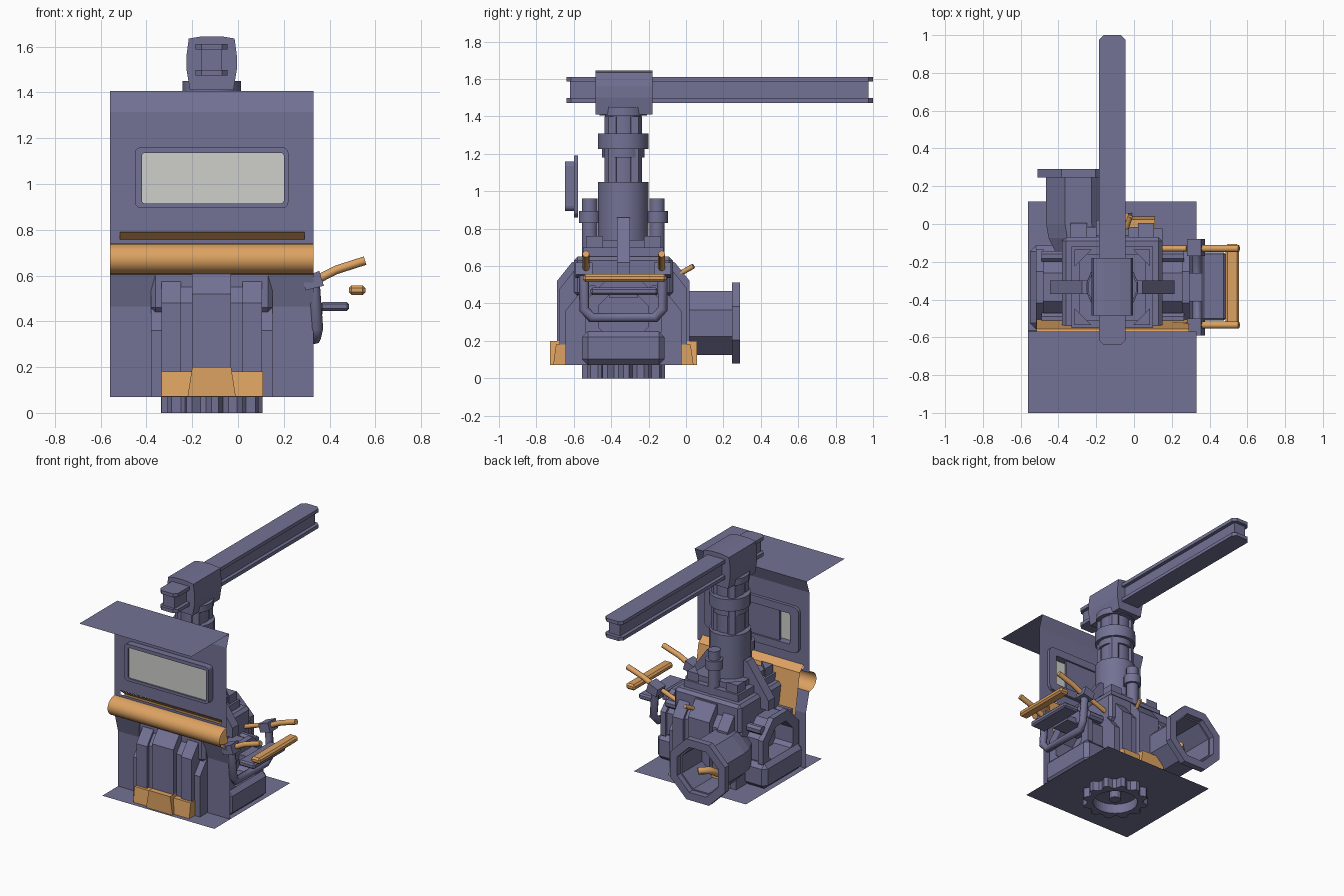
import bpy, bmesh, math
from mathutils import Vector

if "Cube" in bpy.data.objects:
    bpy.data.objects.remove(bpy.data.objects["Cube"], do_unlink=True)

CX, CY = -0.115, -0.335          # centre of the mount
LEFT, RIGHT = -0.56, 0.33        # width of the shield


def material(name, rgb):
    m = bpy.data.materials.new(name)
    m.use_nodes = True
    m.diffuse_color = (*rgb, 1)
    m.node_tree.nodes["Principled BSDF"].inputs["Base Color"].default_value = (*rgb, 1)
    return m


METAL = material("slate purple", (0.17, 0.168, 0.30))
ORANGE = material("warm orange", (0.72, 0.36, 0.12))
GLASS = material("pale glass", (0.62, 0.62, 0.60))


def finish(name, bm, mat, smooth=False, closed=True):
    if closed:
        bmesh.ops.recalc_face_normals(bm, faces=bm.faces)
    me = bpy.data.meshes.new(name)
    bm.to_mesh(me)
    bm.free()
    me.materials.append(mat)
    ob = bpy.data.objects.new(name, me)
    bpy.context.collection.objects.link(ob)
    if smooth:
        bpy.ops.object.select_all(action='DESELECT')
        ob.select_set(True)
        bpy.context.view_layer.objects.active = ob
        bpy.ops.object.shade_smooth_by_angle(angle=math.radians(40))
    return ob


def place(axis, u, v, a):
    return {'x': (a, u, v), 'y': (u, a, v), 'z': (u, v, a)}[axis]


def box(name, x0, x1, y0, y1, z0, z1, mat=METAL, bevel=0.0):
    bm = bmesh.new()
    bmesh.ops.create_cube(bm, size=1)
    for v in bm.verts:
        v.co = ((x0 + x1) / 2 + v.co.x * (x1 - x0), (y0 + y1) / 2 + v.co.y * (y1 - y0),
                (z0 + z1) / 2 + v.co.z * (z1 - z0))
    if bevel:
        bmesh.ops.bevel(bm, geom=bm.edges[:], offset=bevel, segments=1, affect='EDGES')
    return finish(name, bm, mat)


def prism(name, profile, axis, a, b, mat=METAL, smooth=False):
    bm = bmesh.new()
    f = bm.faces.new([bm.verts.new(place(axis, u, v, a)) for u, v in profile])
    ext = bmesh.ops.extrude_face_region(bm, geom=[f])
    step = Vector(place(axis, 0, 0, b - a))
    bmesh.ops.translate(bm, vec=step, verts=[g for g in ext["geom"] if isinstance(g, bmesh.types.BMVert)])
    return finish(name, bm, mat, smooth)


def ring(name, outer, inner, axis, a, b, mat=METAL, smooth=False):
    bm = bmesh.new()
    loops = [[bm.verts.new(place(axis, u, v, d)) for u, v in pts]
             for pts, d in ((outer, a), (outer, b), (inner, b), (inner, a))]
    n = len(outer)
    for k in range(4):
        p, q = loops[k], loops[(k + 1) % 4]
        for i in range(n):
            j = (i + 1) % n
            bm.faces.new((p[i], p[j], q[j], q[i]))
    return finish(name, bm, mat, smooth)


def sheet(name, profile, x0, x1, mat=METAL, smooth=False):
    bm = bmesh.new()
    rows = [(bm.verts.new((x0, y, z)), bm.verts.new((x1, y, z))) for y, z in profile]
    for (a, b), (c, d) in zip(rows, rows[1:]):
        bm.faces.new((a, c, d, b))
    return finish(name, bm, mat, smooth, closed=False)


def circle(u, v, r, n, phase=0.5):
    return [(u + r * math.cos((i + phase) * math.tau / n), v + r * math.sin((i + phase) * math.tau / n))
            for i in range(n)]


def rounded(u0, u1, v0, v1, r):
    pts = []
    for k, (u, v) in enumerate(((u1 - r, v1 - r), (u0 + r, v1 - r), (u0 + r, v0 + r), (u1 - r, v0 + r))):
        for s in range(4):
            t = (k + s / 3) * math.pi / 2
            pts.append((u + r * math.cos(t), v + r * math.sin(t)))
    return pts


def pipe(name, pts, r, mat):
    cu = bpy.data.curves.new(name, 'CURVE')
    cu.dimensions = '3D'
    cu.bevel_depth, cu.bevel_resolution, cu.use_fill_caps = r, 2, True
    sp = cu.splines.new('POLY')
    sp.points.add(len(pts) - 1)
    for p, co in zip(sp.points, pts):
        p.co = (*co, 1)
        p.radius = 1
    cu.materials.append(mat)
    ob = bpy.data.objects.new(name, cu)
    bpy.context.collection.objects.link(ob)


def both(y):
    """Positions mirrored across the mount centre."""
    return y, 2 * CY - y


# Floor plate and toothed ring underneath
sheet("floor_plate", [(-0.74, 0.07), (0.12, 0.07)], LEFT, RIGHT)
teeth = []
for i in range(48):
    r = 0.222 if i % 4 < 2 else 0.19
    teeth += [(CX + r * math.cos(i * math.tau / 48), CY + r * math.sin(i * math.tau / 48))]
ring("toothed_ring", teeth, circle(CX, CY, 0.15, 48, 0), 'z', 0, 0.07)
prism("ring_hub", circle(CX, CY, 0.04, 12), 'z', 0.02, 0.07)

# Shield: roof, fold, upper wall with openings, lower wall
WALL = -0.6
sheet("roof", [(-1, 1.405), (-0.57, 1.405), (WALL, 1.315)], LEFT, RIGHT)
for part, x0, x1, z0, z1 in (("top", LEFT, RIGHT, 1.14, 1.315), ("middle", LEFT, RIGHT, 0.785, 0.91),
                             ("left", 0.2, RIGHT, 0.91, 1.14), ("right", LEFT, -0.42, 0.91, 1.14),
                             ("slot_left", 0.29, RIGHT, 0.74, 0.785), ("slot_right", LEFT, -0.515, 0.74, 0.785),
                             ("slot_sill", -0.515, 0.29, 0.74, 0.757)):
    sheet("wall_" + part, [(WALL, z1), (WALL, z0)], x0, x1)
sheet("lower_wall", [(WALL, 0.605), (-0.56, 0.465), (-0.56, 0.07)], LEFT, RIGHT)
bulge = [(WALL - 0.08 * math.sin(t * math.pi / 10), 0.672 + 0.068 * math.cos(t * math.pi / 10)) for t in range(11)]
sheet("padded_roll", bulge, LEFT, RIGHT, ORANGE, True)
sheet("inner_chute", [(-0.61, 0.79), (-0.555, 0.745), (-0.505, 0.46)], -0.515, 0.29, ORANGE)

# Window
hole = rounded(-0.42, 0.2, 0.915, 1.135, 0.012)
ring("window_frame", rounded(-0.45, 0.22, 0.895, 1.16, 0.025), hole, 'y', -0.647, WALL)
ring("window_back_frame", rounded(-0.49, 0.26, 0.86, 1.19, 0.04), hole, 'y', WALL, -0.578)
prism("window_glass", hole, 'y', -0.636, -0.63, GLASS)
box("window_shutter", -0.33, 0.1, -0.605, -0.59, 0.915, 1.135)

# Central housing: stacked arched slabs along x
def arch(half, top, low):
    side = [(CY - half, low), (CY - half, top - 0.11), (CY - half + 0.08, top - 0.01), (CY - half + 0.15, top)]
    return side + [(2 * CY - y, z) for y, z in reversed(side)]

prism("housing_wide", arch(0.31, 0.47, 0.07), 'x', -0.38, 0.15)
for name, x0, x1 in (("housing_rib_right", -0.335, -0.25), ("housing_rib_left", 0.02, 0.105)):
    prism(name, arch(0.34, 0.59, 0.07), 'x', x0, x1)
prism("housing_core", arch(0.32, 0.59, 0.07), 'x', -0.26, 0.03)
prism("housing_spine", arch(0.355, 0.63, 0.1), 'x', -0.2, -0.03)
box("housing_shoulder", -0.38, 0.15, -0.6, -0.07, 0.44, 0.65, bevel=0.02)
box("housing_top", -0.33, 0.1, -0.55, -0.12, 0.65, 0.7)
box("housing_cap", -0.29, 0.06, -0.51, -0.16, 0.7, 0.74)

# Orange feet at front and back
for end, s in (("front", 1), ("back", -1)):
    foot = [(CY - s * 0.3, 0.072), (CY - s * 0.375, 0.072), (CY - s * 0.36, 0.18), (CY - s * 0.3, 0.18)]
    prism(end + "_foot", foot, 'x', -0.335, 0.11, ORANGE)
    block = [(-0.22, 0.072), (-0.01, 0.072), (-0.03, 0.2), (-0.2, 0.2)]
    prism(end + "_foot_block", block, 'y', CY - s * 0.25, CY - s * 0.393, ORANGE)

# Side drums with low plinths
for side, x0, x1 in (("right", -0.55, -0.36), ("left", 0.325, 0.13)):
    s = 1 if x1 > x0 else -1
    ring(side + "_drum", circle(CY, 0.33, 0.2, 8), circle(CY, 0.33, 0.145, 8), 'x', x0 + s * 0.06, x1)
    ring(side + "_drum_rim", circle(CY, 0.33, 0.22, 8), circle(CY, 0.33, 0.145, 8), 'x', x0 + s * 0.03, x0 + s * 0.07)
    box(side + "_plinth", min(x0, x1), max(x0, x1), -0.555, -0.115, 0.072, 0.25, bevel=0.03)
    for y in both(-0.5):
        prism(side + "_bolt", circle(y, 0.47, 0.03, 8), 'x', x0 + s * 0.06, x1, smooth=True)
    # Slanted rib running from the column down to the shoulder
    reach = CX - s * 0.33
    rib = [(CX, 0.86), (CX - s * 0.16, 0.86), (reach, 0.62), (reach, 0.55), (CX, 0.55)]
    prism(side + "_brace", rib, 'y', CY - 0.035, CY + 0.035)

# Corner gussets on the housing top
for sx in (-1, 1):
    for sy in (-1, 1):
        x, y = CX + sx * 0.2, CY + sy * 0.2
        prism("corner_gusset", [(x, y), (x - sx * 0.09, y), (x, y - sy * 0.09)], 'z', 0.69, 0.76)

# Column, turned in steps
for name, r, z0, z1 in (("column_base", 0.138, 0.7, 1.05), ("column_neck", 0.1, 1.05, 1.42),
                        ("column_collar", 0.137, 1.225, 1.31), ("column_step", 0.115, 1.18, 1.225),
                        ("column_plate", 0.13, 1.405, 1.45)):
    prism(name, circle(CX, CY, r, 16), 'z', z0, z1, smooth=True)
for i in range(4):
    t = math.radians(45 + 90 * i)
    prism("neck_lug", circle(CX + 0.085 * math.cos(t), CY + 0.085 * math.sin(t), 0.04, 6), 'z', 1.05, 1.4)

# Posts beside the column
for y in both(-0.515):
    prism("post", circle(CX, y, 0.042, 12), 'z', 0.62, 0.96, smooth=True)
    prism("post_collar", circle(CX, y, 0.06, 12), 'z', 0.83, 0.895, smooth=True)

# Boom: sleeve and I-beam
half = [(0.095, 1.41), (0.11, 1.5), (0.11, 1.56), (0.1, 1.635), (0.04, 1.645)]
sleeve = [(CX + u, z) for u, z in half] + [(CX - u, z) for u, z in reversed(half)]
prism("boom_sleeve", sleeve, 'y', -0.485, -0.18)
box("boom_web", CX - 0.045, CX + 0.045, -0.62, 0.975, 1.49, 1.595)
c = 0.025
for z in (1.473, 1.587):
    x0, x1 = CX - 0.07, CX + 0.07
    flange = [(x0 + c, -0.64), (x1 - c, -0.64), (x1, -0.615), (x1, 0.975), (x1 - c, 1), (x0 + c, 1),
              (x0, 0.975), (x0, -0.615)]
    prism("boom_flange", flange, 'z', z, z + 0.025)

# Outlet duct at the back, bending into the housing
DX, DZ = -0.295, 0.295
ring("outlet_flange", circle(DX, DZ, 0.235, 8), circle(DX, DZ, 0.175, 8), 'y', 0.245, 0.29)
ring("outlet_duct", circle(DX, DZ, 0.185, 8), circle(DX, DZ, 0.165, 8), 'y', 0.0, 0.25)
bm = bmesh.new()
rows = [[bm.verts.new((u + k * k * 0.12, 0.005 - 0.24 * k, v)) for u, v in circle(DX, DZ, 0.185, 8)]
        for k in (0, 0.33, 0.66, 1)]
for p, q in zip(rows, rows[1:]):
    for i in range(8):
        bm.faces.new((p[i], p[i - 1], q[i - 1], q[i]))
bm.faces.new(rows[-1])
finish("outlet_bend", bm, METAL)
pipe("outlet_valve", [(DX, 0.05, DZ - 0.1), (DX, 0.15, DZ - 0.04), (DX + 0.06, 0.2, DZ - 0.04)], 0.025, ORANGE)
pipe("back_lever", [(-0.05, -0.05, 0.55), (-0.02, 0.04, 0.6)], 0.014, ORANGE)

# Operator controls on the left side
y0, y1 = both(-0.545)
pipe("control_rail", [(0.33, y0, 0.57), (0.345, y0, 0.37), (0.335, y0 + 0.04, 0.325), (0.335, y1 - 0.04, 0.325),
                      (0.345, y1, 0.37), (0.33, y1, 0.57)], 0.027, METAL)
for y, grip in ((y0, -0.535), (y1, -0.13)):
    prism("rail_socket", [(0.28, 0.59), (0.295, 0.535), (0.375, 0.555), (0.355, 0.62)], 'y', y - 0.045, y + 0.045)
    pipe("grip", [(0.34, grip, 0.58), (0.43, grip, 0.625), (0.555, grip, 0.665)], 0.019, ORANGE)
    pipe("grip_link", [(0.14, grip, 0.52), (0.28, grip, 0.57)], 0.016, ORANGE)
box("rest_pad", 0.36, 0.485, -0.51, -0.15, 0.445, 0.485, bevel=0.01)
box("rest_bar", 0.484, 0.556, -0.55, -0.105, 0.515, 0.557, ORANGE, 0.012)
box("rest_arm", 0.13, 0.37, -0.41, -0.26, 0.43, 0.47)
